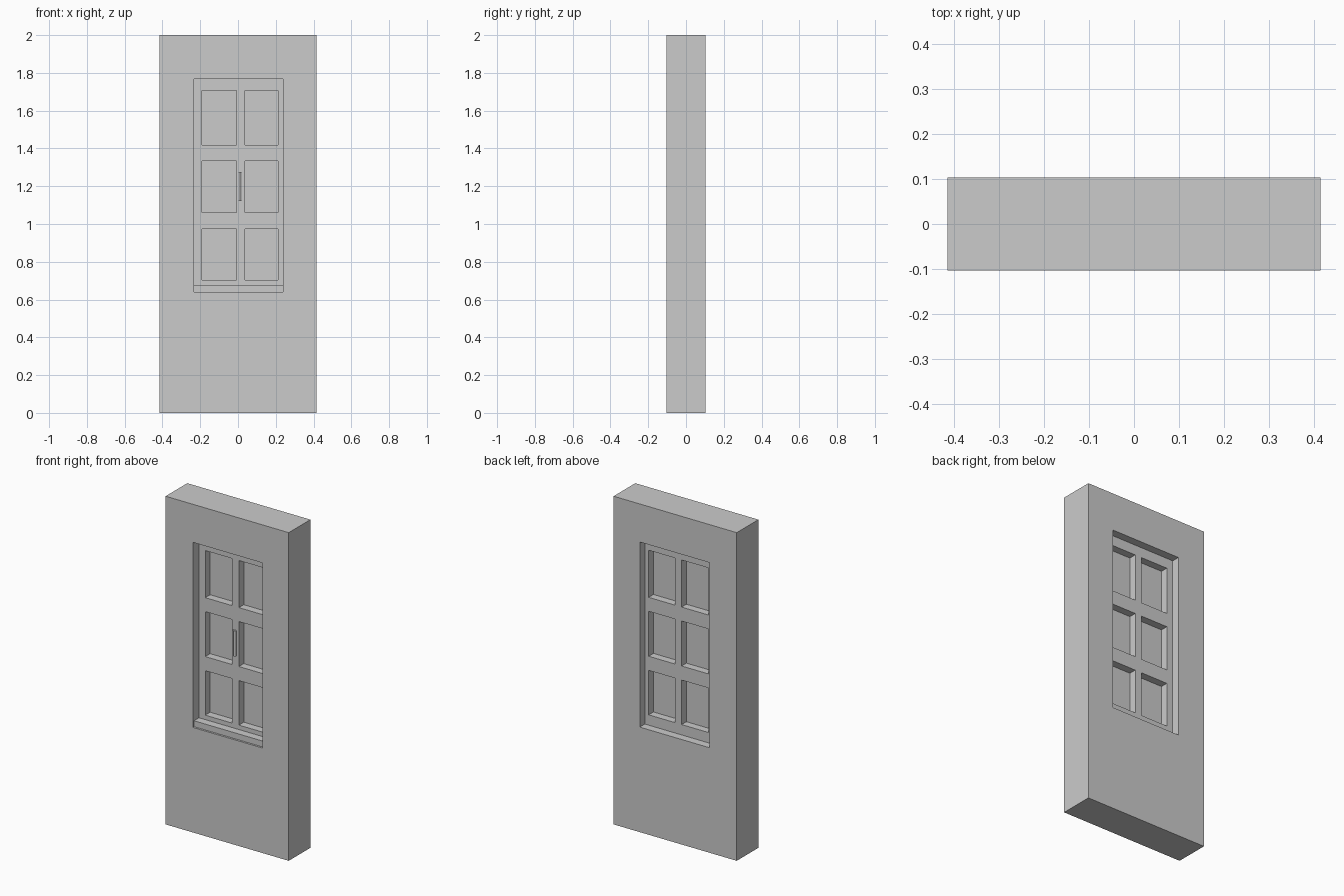
import bpy, bmesh, math

if "Cube" in bpy.data.objects:
    bpy.data.objects.remove(bpy.data.objects["Cube"])


def lattice(name, xs, zs, holes, y0, y1):
    """Slab cut into cells at xs/zs; cells listed in holes are left open."""
    bm = bmesh.new()
    grid = [[bm.verts.new((x, y0, z)) for z in zs] for x in xs]
    for i in range(len(xs) - 1):
        for k in range(len(zs) - 1):
            if (i, k) not in holes:
                bm.faces.new((grid[i][k], grid[i + 1][k],
                              grid[i + 1][k + 1], grid[i][k + 1]))
    ext = bmesh.ops.extrude_face_region(bm, geom=bm.faces[:], use_keep_orig=True)
    moved = [g for g in ext["geom"] if isinstance(g, bmesh.types.BMVert)]
    bmesh.ops.translate(bm, verts=moved, vec=(0, y1 - y0, 0))
    bmesh.ops.recalc_face_normals(bm, faces=bm.faces[:])
    mesh = bpy.data.meshes.new(name)
    bm.to_mesh(mesh)
    bm.free()
    ob = bpy.data.objects.new(name, mesh)
    bpy.context.collection.objects.link(ob)
    return ob


def box(name, x0, x1, y0, y1, z0, z1):
    return lattice(name, (x0, x1), (z0, z1), (), y0, y1)


# Main dimensions
W, D, H = 0.415, 0.104, 2.0
LEFT, RIGHT, BOTTOM, TOP = -0.232, 0.239, 0.64, 1.768
FRAME_FRONT, FRAME_BACK = -0.044, 0.055

# Wall section with the window opening
lattice("wall", (-W, LEFT, RIGHT, W), (0, BOTTOM, TOP, H), {(1, 1)}, -D, D)

# Window frame with two columns and three rows of lights
xs = (LEFT, -0.190, -0.009, 0.037, 0.213, RIGHT)
zs = (BOTTOM, 0.703, 0.974, 1.060, 1.334, 1.419, 1.706, TOP)
lights = {(i, k) for i in (1, 3) for k in (1, 3, 5)}
lattice("window_frame", xs, zs, lights, FRAME_FRONT, FRAME_BACK)

# Glass in each light
for n, (i, k) in enumerate(sorted(lights)):
    box(f"glass_pane_{n + 1}", xs[i], xs[i + 1], 0.003, 0.009, zs[k], zs[k + 1])

# Front sill, set slightly back from the wall face
box("window_sill", LEFT, RIGHT, -0.092, FRAME_FRONT, BOTTOM, 0.676)

# Faceted upright handle on the middle stile
bpy.ops.mesh.primitive_cylinder_add(vertices=6, radius=0.0127, depth=0.155,
                                    location=(0.011, FRAME_FRONT, 1.198))
bpy.context.object.name = "window_handle"
